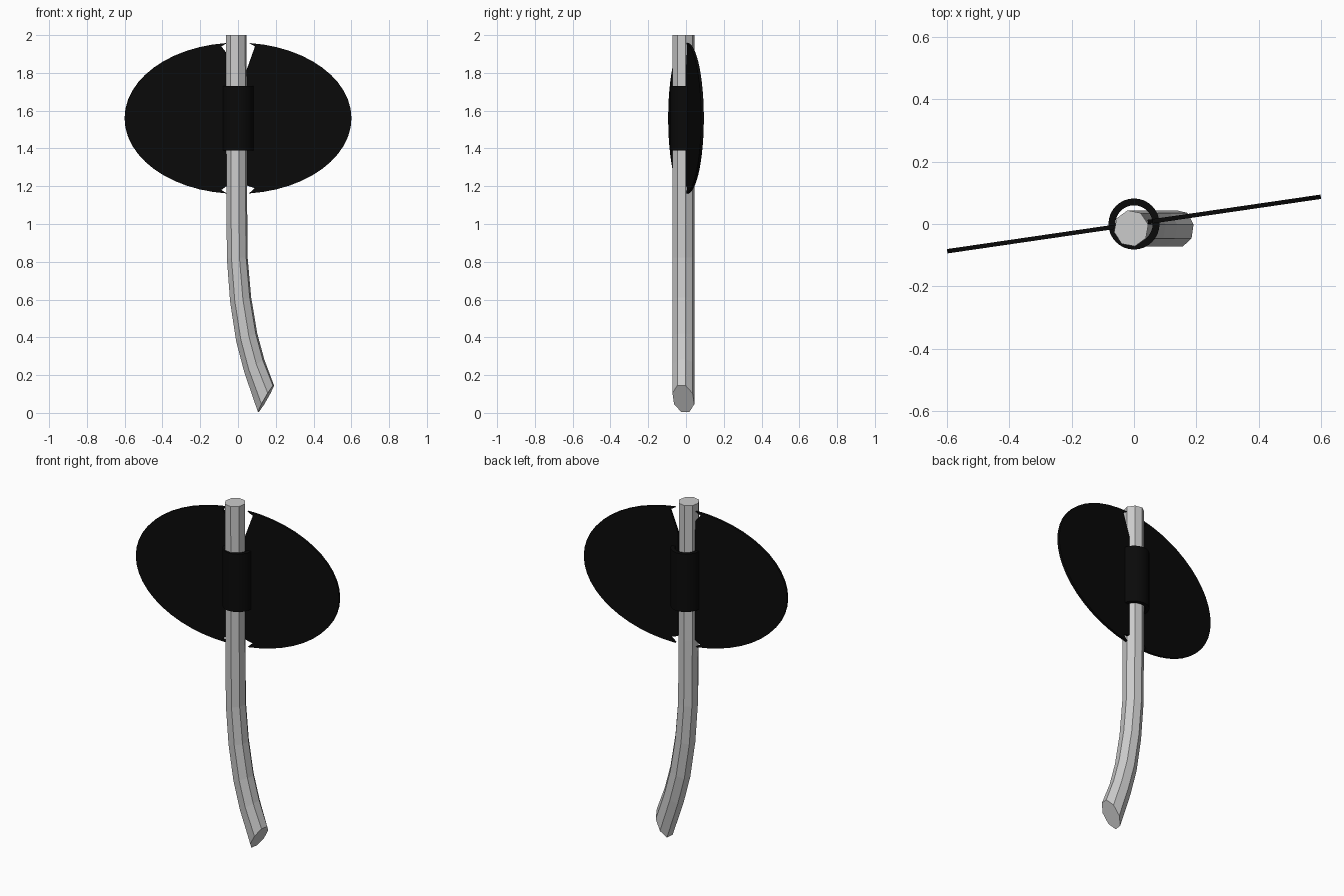
import bpy, bmesh
from math import sin, cos, pi, radians, asin

if "Cube" in bpy.data.objects:
    bpy.data.objects.remove(bpy.data.objects["Cube"])

black = bpy.data.materials.new("black")
black.diffuse_color = (0.003, 0.003, 0.003, 1)
black.use_nodes = True
black.node_tree.nodes["Principled BSDF"].inputs["Base Color"].default_value = black.diffuse_color


def make_object(name, bm, mat=None):
    bmesh.ops.recalc_face_normals(bm, faces=bm.faces)
    me = bpy.data.meshes.new(name)
    bm.to_mesh(me)
    bm.free()
    ob = bpy.data.objects.new(name, me)
    bpy.context.collection.objects.link(ob)
    if mat:
        me.materials.append(mat)
    return ob


def loft(bm, rings, closed=False):
    rings = [[bm.verts.new(p) for p in r] for r in rings]
    n = len(rings[0])
    pairs = list(zip(rings, rings[1:]))
    if closed:
        pairs.append((rings[-1], rings[0]))
    for a, b in pairs:
        for i in range(n):
            j = (i + 1) % n
            bm.faces.new((a[i], a[j], b[j], b[i]))
    if not closed:
        bm.faces.new(rings[0])
        bm.faces.new(rings[-1])


# Bent faceted pole: centre x, z, then the in-plane half axis x, z
sections = [(-0.009, 2.0, 0.056, 0), (-0.007, 1.2, 0.056, 0),
            (-0.004, 0.82, 0.056, 0.004), (0.014, 0.6, 0.057, 0.012),
            (0.046, 0.4, 0.057, 0.022), (0.086, 0.25, 0.054, 0.035),
            (0.148, 0.075, 0.044, 0.074)]
rings = []
for k, (x, z, ux, uz) in enumerate(sections):
    skew = 0.25 if k == len(sections) - 1 else 0
    ring = []
    for i in range(8):
        a = 2 * pi * i / 8 + radians(12)
        y = 0.059 * sin(a)
        ring.append((x + ux * cos(a), -0.014 + y,
                     max(0, z + uz * cos(a) - skew * y)))
    rings.append(ring)
bm = bmesh.new()
loft(bm, rings)
make_object("pole", bm)

# Open tubular collar
bm = bmesh.new()
N = 32
loft(bm, [[(r * cos(2 * pi * i / N), r * sin(2 * pi * i / N), z)
           for i in range(N)]
          for r, z in ((0.082, 1.39), (0.082, 1.73), (0.06, 1.73), (0.06, 1.39))],
     closed=True)
collar = make_object("collar", bm, black)
bpy.context.view_layer.objects.active = collar
collar.select_set(True)
bpy.ops.object.shade_smooth_by_angle(angle=radians(40))


# Two thin half-ellipse blades with notched inner edges
def blade(name, side, inner):
    a0 = pi / 2 - asin(0.06 / 0.606)
    outline = []
    for i in range(25):
        a = a0 - 2 * a0 * i / 24
        outline.append((0.606 * cos(a), 1.56 + 0.4 * sin(a)))
    outline += inner
    bm = bmesh.new()
    c, s = cos(radians(8.3)), sin(radians(8.3))
    t = 0.007
    loft(bm, [[(side * p * c - d * s, side * p * s + d * c, z)
               for p, z in outline] for d in (-t, t)])
    make_object(name, bm, black)


blade("right_blade", 1, [(0.09, 1.19), (0.045, 1.205), (0.045, 1.81), (0.092, 1.94)])
blade("left_blade", -1, [(0.09, 1.18), (0.05, 1.21), (0.05, 1.89), (0.09, 1.94)])
